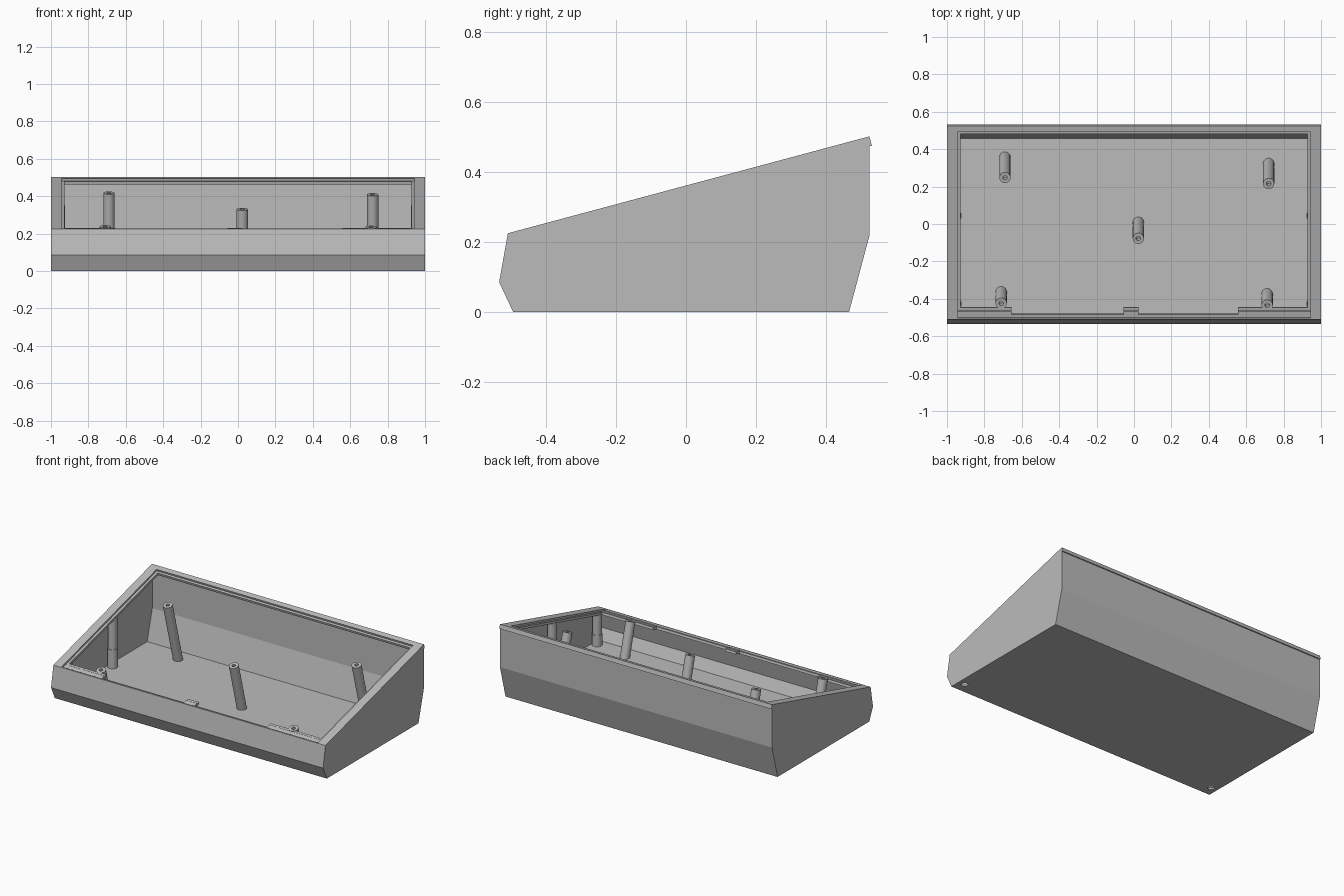
import bpy, bmesh, math
from mathutils import Vector

old = bpy.data.objects.get("Cube")
if old:
    bpy.data.objects.remove(old, do_unlink=True)

grey = bpy.data.materials.new("plain grey")
grey.use_nodes = True
grey.diffuse_color = (0.5, 0.5, 0.5, 1)
grey.node_tree.nodes["Principled BSDF"].inputs["Base Color"].default_value = (0.5, 0.5, 0.5, 1)

TILT = math.radians(15)
UP = Vector((0, -math.sin(TILT), math.cos(TILT)))   # normal of the sloping top
LIP = 0.028                                         # thickness of the top lip


def at(y, depth):
    """Side-profile point under the sloping top, measured square to it."""
    z = 0.225 + (y + 0.51) * math.tan(TILT)
    return (y - depth * UP.y, z - depth * UP.z)


def finish(name, bm):
    bmesh.ops.recalc_face_normals(bm, faces=bm.faces)
    mesh = bpy.data.meshes.new(name)
    bm.to_mesh(mesh)
    bm.free()
    mesh.materials.append(grey)
    ob = bpy.data.objects.new(name, mesh)
    bpy.context.collection.objects.link(ob)
    return ob


def prism(name, profile, x0, x1):
    """Extrude a side profile across the width."""
    bm = bmesh.new()
    face = bm.faces.new([bm.verts.new((x0, y, z)) for y, z in profile])
    ext = bmesh.ops.extrude_face_region(bm, geom=[face])
    verts = [v for v in ext["geom"] if isinstance(v, bmesh.types.BMVert)]
    bmesh.ops.translate(bm, verts=verts, vec=(x1 - x0, 0, 0))
    return finish(name, bm)


def lathe(name, outline, base, axis):
    """Turn a (radius, height) outline round an axis."""
    bm = bmesh.new()
    pts = [bm.verts.new((r, 0, h)) for r, h in outline]
    edges = [bm.edges.new(pair) for pair in zip(pts, pts[1:])]
    bmesh.ops.spin(bm, geom=pts + edges, axis=(0, 0, 1), cent=(0, 0, 0),
                   angle=math.tau, steps=24)
    bmesh.ops.remove_doubles(bm, verts=bm.verts, dist=0.0001)
    ob = finish(name, bm)
    turn = Vector((0, 0, 1)).rotation_difference(axis).to_matrix()
    ob.data.transform(turn.to_4x4())
    ob.location = base
    for p in ob.data.polygons:
        p.use_smooth = True
    ob.data.set_sharp_from_angle(angle=math.radians(35))
    return ob


def cut(target, cutter):
    mod = target.modifiers.new("cut", 'BOOLEAN')
    mod.operation = 'DIFFERENCE'
    mod.solver = 'EXACT'
    mod.object = cutter
    cutter.hide_render = True
    cutter.hide_set(True)
    cutter.display_type = 'WIRE'


# Outer case with the small overhang at the back of the lip
case = prism("case", [(-0.495, 0), (-0.535, 0.085), (-0.51, 0.225), at(0.525, 0),
                      at(0.525, LIP), (0.525, 0.475), (0.525, 0.217), (0.467, 0)], -1, 1)

# Hollow inside, the opening in the lip, and the shallow panel recess
cut(case, prism("cavity_cutter", [(-0.485, 0.015), (-0.52, 0.087), at(-0.503, LIP),
                                  at(0.503, LIP), (0.51, 0.217), (0.456, 0.015)],
                -0.987, 0.987))
cut(case, prism("opening_cutter", [at(-0.487, -0.05), at(-0.487, 0.05),
                                   at(0.477, 0.05), at(0.477, -0.05)], -0.927, 0.927))
cut(case, prism("recess_cutter", [at(-0.503, -0.05), at(-0.503, 0.012),
                                  at(0.492, 0.012), at(0.492, -0.05)], -0.943, 0.943))

# Screw holes under the front corners
for side, x in (("right", -0.955), ("left", 0.955)):
    cut(case, lathe(side + "_screw_cutter", [(0, -0.02), (0.02, -0.02), (0.02, 0.1), (0, 0.1)],
                    (x, -0.427, 0), Vector((0, 0, 1))))

# Support tabs along the front edge
tab = [at(-0.495, 0.008), at(-0.47, 0.008), at(-0.465, 0.012),
       at(-0.45, 0.012), at(-0.45, LIP), at(-0.495, LIP)]
for name, x0, x1 in (("right", -0.94, -0.655), ("middle", -0.055, 0.025), ("left", 0.555, 0.94)):
    prism(name + "_front_tab", tab, x0, x1)

# Tilted posts with a pilot hole in the top: x, y of the tip, depth below the top plane
for name, x, y in (("back_right", -0.69, 0.245), ("back_left", 0.72, 0.213),
                   ("middle", 0.023, -0.08), ("front_right", -0.71, -0.427),
                   ("front_left", 0.712, -0.437)):
    ty, tz = at(y, 0.01)
    length = (tz - 0.008) / UP.z
    base = Vector((x, ty, tz)) - UP * length
    lathe(name + "_post", [(0, 0), (0.03, 0), (0.03, length), (0.012, length),
                           (0.012, length - 0.05), (0, length - 0.05)], base, UP)

# Stepped bosses tucked under the side lips
for side, x in (("right", -0.953), ("left", 0.953)):
    for place, y in (("middle", 0.045), ("front", -0.427)):
        top = at(y, LIP)[1] + 0.004
        lathe(f"{side}_{place}_boss", [(0.02, 0.012), (0.032, 0.012), (0.032, top * 0.4),
                                       (0.029, top * 0.4), (0.029, top), (0, top)],
              (x, y, 0), Vector((0, 0, 1)))
